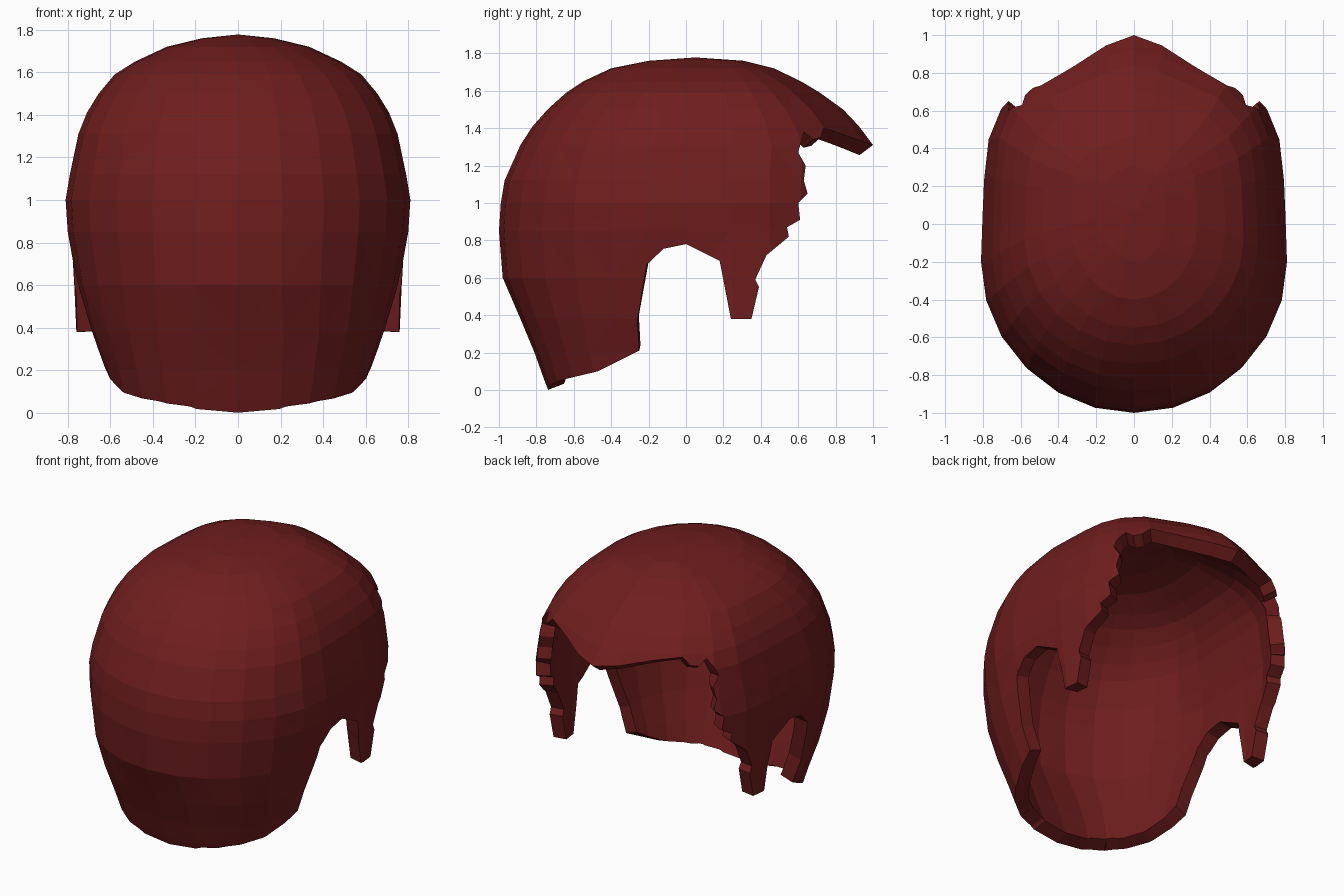
import bpy, bmesh, math
from mathutils import Vector

if "Cube" in bpy.data.objects:
    bpy.data.objects.remove(bpy.data.objects["Cube"])

# Colour
red = bpy.data.materials.new("dark_red")
red.diffuse_color = (0.16, 0.0125, 0.0125, 1)
red.use_nodes = True
red.node_tree.nodes["Principled BSDF"].inputs["Base Color"].default_value = red.diffuse_color

# Head form rings: z, back y, front y, rear half width, front half width, widest y, rear roundness
RINGS = [
    (-.15, -.68, 1.0, .50, .72, -.12, 2.5),
    (.06, -.76, 1.0, .59, .735, -.12, 2.5),
    (.20, -.81, 1.0, .63, .755, -.13, 2.45),
    (.38, -.885, 1.0, .695, .775, -.15, 2.3),
    (.60, -.98, 1.0, .755, .785, -.18, 2.08),
    (.85, -1.0, 1.0, .80, .80, -.20, 2.0),
    (1.0, -.99, 1.0, .81, .81, -.20, 2.0),
    (1.12, -.97, 1.0, .79, .79, -.20, 2.0),
    (1.31, -.885, 1.0, .75, .75, -.18, 2.0),
    (1.41, -.82, .925, .71, .71, -.15, 2.0),
    (1.50, -.74, .84, .655, .655, -.12, 2.0),
    (1.59, -.64, .715, .58, .58, -.08, 2.0),
    (1.65, -.55, .615, .485, .485, -.05, 2.0),
    (1.72, -.40, .47, .335, .335, 0.0, 2.0),
    (1.76, -.20, .31, .17, .17, .03, 2.0),
]
# Front quarter of a ring: width fraction, depth fraction
FRONT = [(.99, .2), (.98, .36), (.95, .54), (.865, .68), (.68, .82), (.20, .965)]


def ring_points(z, yb, yf, w, wf, yc, n):
    half = []
    for k in range(1, 6):                       # rear quarter
        a = math.pi / 2 * k / 6
        half.append((w * math.sin(a) ** (2 / n), yc + (yb - yc) * math.cos(a) ** (2 / n)))
    half.append((w, yc))
    for i, (fx, fy) in enumerate(FRONT):        # front quarter
        width = (w + wf) / 2 if i == 0 else wf
        half.append((width * fx, yc + (yf - yc) * fy))
    pts = [(0, yb)] + half + [(0, yf)] + [(-x, y) for x, y in reversed(half)]
    return [Vector((x, y, z)) for x, y in pts]


def make_object(name, bm):
    bmesh.ops.recalc_face_normals(bm, faces=bm.faces[:])
    me = bpy.data.meshes.new(name)
    bm.to_mesh(me)
    bm.free()
    ob = bpy.data.objects.new(name, me)
    bpy.context.collection.objects.link(ob)
    return ob


# Closed head form
bm = bmesh.new()
loops = [[bm.verts.new(p) for p in ring_points(*r)] for r in RINGS]
count = len(loops[0])
for lo, hi in zip(loops, loops[1:]):
    for i in range(count):
        j = (i + 1) % count
        bm.faces.new((lo[i], lo[j], hi[j], hi[i]))
crown = bm.verts.new((0, .05, 1.778))
for i in range(count):
    bm.faces.new((loops[-1][i], loops[-1][(i + 1) % count], crown))
bm.faces.new(loops[0])
bmesh.ops.triangulate(bm, faces=bm.faces[:])
hair = make_object("hair_shell", bm)

# Side outline: nape, ear arch, sideburn, ragged temple, pointed fringe
OUTLINE = [
    (-1.3, 0.0), (-.738, 0.0), (-.72, .03), (-.66, .055), (-.47, .10), (-.25, .21),
    (-.26, .37), (-.21, .67), (-.12, .755), (0.0, .78), (.18, .69), (.24, .38),
    (.35, .38), (.39, .55), (.37, .59), (.43, .72), (.55, .82), (.54, .87),
    (.61, .91), (.60, 1.0), (.65, 1.05), (.63, 1.12), (.64, 1.2), (.60, 1.27),
    (.63, 1.38), (.68, 1.34), (.72, 1.35), (.735, 1.40), (.80, 1.38), (1.0, 1.31),
    (1.3, 1.20), (1.3, 2.2), (-1.3, 2.2),
]
bm = bmesh.new()
sides = [[bm.verts.new((x, y, z)) for y, z in OUTLINE] for x in (-1.2, 1.2)]
bm.faces.new(sides[0])
bm.faces.new(sides[1])
for i in range(len(OUTLINE)):
    j = (i + 1) % len(OUTLINE)
    bm.faces.new((sides[0][i], sides[0][j], sides[1][j], sides[1][i]))
cutter = make_object("outline_cutter", bm)
cutter.hide_render = True

# Trim the form to the outline
mod = hair.modifiers.new("trim", 'BOOLEAN')
mod.operation = 'INTERSECT'
mod.solver = 'EXACT'
mod.object = cutter
bpy.context.view_layer.update()
deps = bpy.context.evaluated_depsgraph_get()
trimmed = bpy.data.meshes.new_from_object(hair.evaluated_get(deps))
hair.modifiers.clear()
hair.data = trimmed
bpy.data.objects.remove(cutter)


def on_outline(p):
    q = Vector((p.y, p.z))
    for a, b in zip(OUTLINE, OUTLINE[1:] + OUTLINE[:1]):
        a, b = Vector(a), Vector(b)
        d = b - a
        t = max(0, min(1, (q - a).dot(d) / d.length_squared))
        if (a + d * t - q).length < 2e-4:
            return True
    return False


# Remove the cut walls, leaving an open skin
bm = bmesh.new()
bm.from_mesh(trimmed)
walls = [f for f in bm.faces
         if abs(f.normal.x) < .01 and all(on_outline(v.co) for v in f.verts)
         and on_outline(f.calc_center_median())]
bmesh.ops.delete(bm, geom=walls, context='FACES')
bmesh.ops.remove_doubles(bm, verts=bm.verts[:], dist=.003)
for f in bm.faces:
    f.smooth = False
bm.to_mesh(trimmed)
bm.free()
trimmed.materials.clear()
trimmed.materials.append(red)

# Give the skin its thickness, inwards
solid = hair.modifiers.new("thickness", 'SOLIDIFY')
solid.thickness = .09
solid.offset = -1
